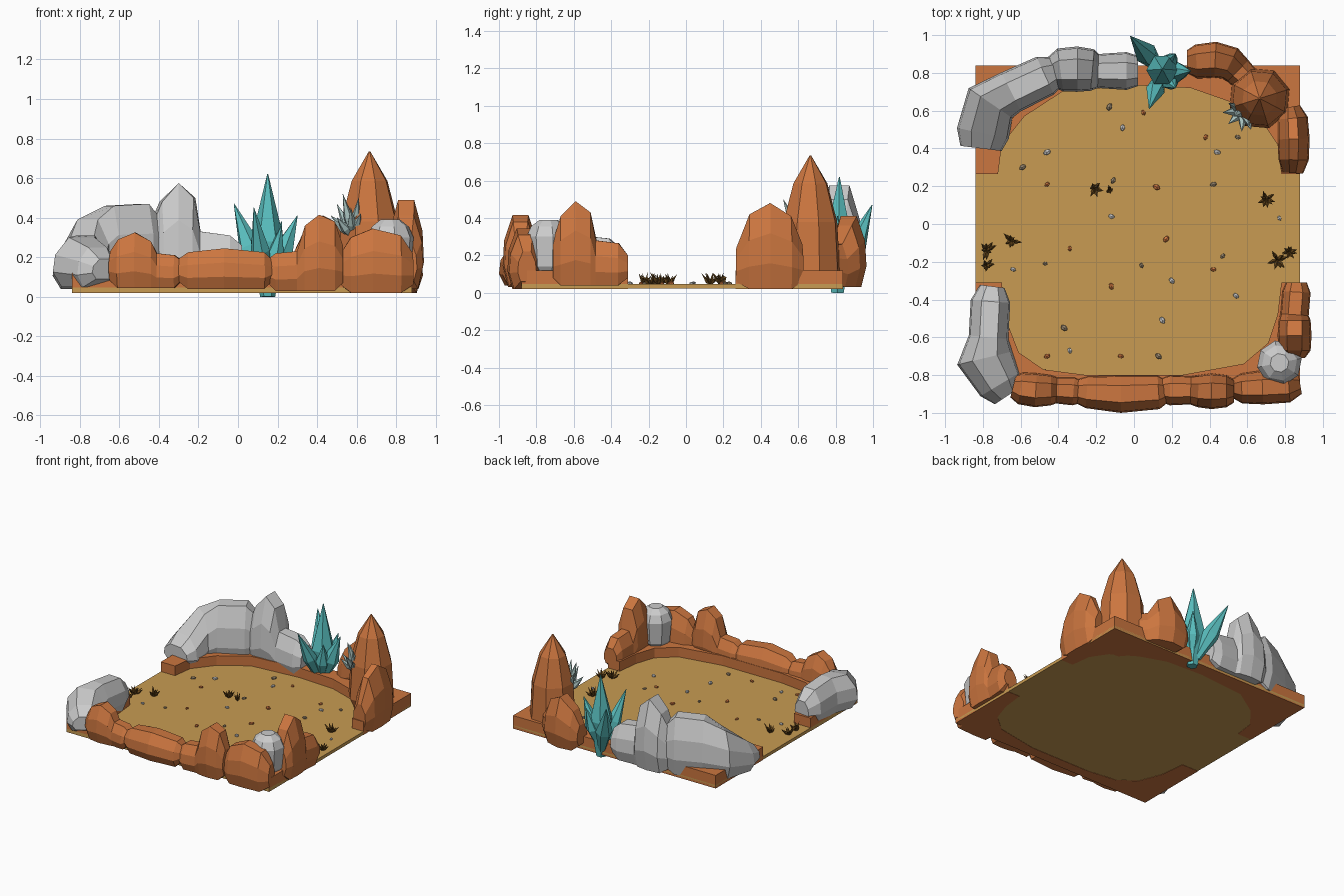
import bpy, bmesh, math, random
from mathutils import Vector, Matrix

random.seed(4)


def material(name, rgb):
    m = bpy.data.materials.new(name)
    m.diffuse_color = (*rgb, 1)
    return m


ORANGE = material("red_rock", (0.60, 0.18, 0.05))
SAND = material("sand", (0.58, 0.33, 0.085))
TEAL = material("teal_crystal", (0.10, 0.52, 0.52))
PALE = material("pale_crystal", (0.40, 0.55, 0.53))
DRY = material("dry_grass", (0.15, 0.07, 0.012))
TAN = material("tan_stone", (0.33, 0.25, 0.16))


def finish(bm, name, mat):
    bmesh.ops.recalc_face_normals(bm, faces=bm.faces)
    me = bpy.data.meshes.new(name)
    bm.to_mesh(me)
    bm.free()
    if mat:
        me.materials.append(mat)
    ob = bpy.data.objects.new(name, me)
    bpy.context.collection.objects.link(ob)
    return ob


def skin(bm, rings):
    """Bridge equal-length rings of points and cap both ends."""
    vs = [[bm.verts.new(p) for p in r] for r in rings]
    n = len(vs[0])
    for a, b in zip(vs, vs[1:]):
        for i in range(n):
            bm.faces.new((a[i], a[(i + 1) % n], b[(i + 1) % n], b[i]))
    bm.faces.new(vs[0])
    bm.faces.new(vs[-1])


def slab(name, pts, z0, z1, mat):
    bm = bmesh.new()
    skin(bm, [[(x, y, z) for x, y in pts] for z in (z0, z1)])
    return finish(bm, name, mat)


def ridge(name, stations, z0, mat, top=0.45):
    """Faceted boulder swept along stations (x, y, half width, top height)."""
    bm = bmesh.new()
    rings = []
    last = len(stations) - 1
    for i, (x, y, w, h) in enumerate(stations):
        a, b = stations[max(i - 1, 0)], stations[min(i + 1, last)]
        t = Vector((b[0] - a[0], b[1] - a[1], 0)).normalized()
        side = Vector((-t.y, t.x, 0))
        zb = z0 + (0.04 if i in (0, last) else 0)
        H = h - zb
        half = [(0.7, 0), (1, 0.3), (0.92, 0.65), (top, 1)]
        prof = half + [(-u, v) for u, v in reversed(half)]
        rings.append([Vector((x, y, zb + v * H)) + side * u * w for u, v in prof])
    skin(bm, rings)
    return finish(bm, name, mat)


def turned(name, x, y, prof, sides, mat, turn=0.0):
    bm = bmesh.new()
    skin(bm, [[(x + r * math.cos(turn + k * math.tau / sides),
                y + r * math.sin(turn + k * math.tau / sides), z)
               for k in range(sides)] for r, z in prof])
    return finish(bm, name, mat)


def spikes(name, items, sides, mat, belly=0.45):
    """Pointed shards from (base, tip, radius)."""
    bm = bmesh.new()
    for base, tip, r in items:
        base, tip = Vector(base), Vector(tip)
        q = (tip - base).to_track_quat('Z', 'Y')
        rings = []
        for t, s in ((0, 0.45), (belly, 1), (1, 0.03)):
            rings.append([base.lerp(tip, t) + q @ Vector((
                r * s * math.cos(k * math.tau / sides),
                r * s * math.sin(k * math.tau / sides), 0)) for k in range(sides)])
        skin(bm, rings)
    return finish(bm, name, mat)


# Sand floor and raised rims
slab("sand_floor", [(-0.84, -0.88), (0.88, -0.88), (0.88, 0.84), (-0.84, 0.84)], 0.022, 0.046, SAND)
slab("back_rim", [(0.88, 0.265), (0.88, 0.84), (-0.84, 0.84), (-0.84, 0.265), (-0.72, 0.265),
                  (-0.70, 0.42), (-0.58, 0.57), (-0.38, 0.70), (0, 0.735), (0.3, 0.72),
                  (0.5, 0.65), (0.68, 0.54), (0.76, 0.42), (0.78, 0.265)], 0.02, 0.12, ORANGE)
slab("front_rim", [(-0.84, -0.31), (-0.84, -0.88), (0.88, -0.88), (0.88, -0.31), (0.78, -0.31),
                   (0.76, -0.48), (0.71, -0.63), (0.58, -0.74), (0.25, -0.80), (-0.25, -0.80),
                   (-0.48, -0.77), (-0.61, -0.68), (-0.68, -0.5), (-0.70, -0.31)], 0.02, 0.12, ORANGE)

# Orange boulders along the front
ridge("front_left_boulder", [(-0.64, -0.86, 0.06, 0.23), (-0.60, -0.87, 0.085, 0.29), (-0.52, -0.88, 0.09, 0.325),
                             (-0.44, -0.88, 0.08, 0.28), (-0.41, -0.88, 0.07, 0.22), (-0.32, -0.885, 0.075, 0.21),
                             (-0.28, -0.89, 0.06, 0.18)], 0.045, ORANGE)
ridge("front_middle_boulder", [(-0.30, -0.885, 0.065, 0.19), (-0.25, -0.89, 0.085, 0.225), (-0.07, -0.90, 0.10, 0.245),
                               (0.13, -0.89, 0.09, 0.225), (0.165, -0.885, 0.065, 0.19)], 0.04, ORANGE)
ridge("front_right_boulder", [(0.15, -0.88, 0.065, 0.19), (0.19, -0.88, 0.08, 0.22), (0.30, -0.88, 0.075, 0.23),
                              (0.34, -0.885, 0.085, 0.36), (0.41, -0.885, 0.095, 0.415), (0.49, -0.885, 0.085, 0.38),
                              (0.53, -0.885, 0.06, 0.26)], 0.03, ORANGE)
ridge("front_corner_boulder", [(0.52, -0.87, 0.05, 0.22), (0.57, -0.87, 0.08, 0.30), (0.68, -0.865, 0.09, 0.345),
                               (0.82, -0.86, 0.085, 0.31), (0.88, -0.85, 0.05, 0.22)], 0.02, ORANGE)
ridge("right_front_boulder", [(0.85, -0.71, 0.055, 0.28), (0.85, -0.67, 0.085, 0.41), (0.85, -0.59, 0.09, 0.49),
                              (0.85, -0.51, 0.085, 0.43), (0.85, -0.48, 0.075, 0.28), (0.86, -0.36, 0.075, 0.265),
                              (0.86, -0.31, 0.055, 0.2)], 0.04, ORANGE)

# Orange boulders and spire at the back right
ridge("back_right_boulder", [(0.28, 0.86, 0.06, 0.22), (0.33, 0.86, 0.09, 0.32), (0.43, 0.87, 0.095, 0.41),
                             (0.51, 0.85, 0.09, 0.36), (0.55, 0.81, 0.08, 0.26), (0.62, 0.74, 0.07, 0.25)], 0.03, ORANGE)
ridge("right_back_boulder", [(0.83, 0.62, 0.05, 0.26), (0.84, 0.56, 0.08, 0.41), (0.845, 0.45, 0.085, 0.48),
                             (0.845, 0.34, 0.08, 0.42), (0.84, 0.27, 0.055, 0.24)], 0.02, ORANGE, 0.3)
turned("rock_spire", 0.665, 0.665, [(0.12, 0.02), (0.165, 0.12), (0.15, 0.38), (0.095, 0.585), (0.004, 0.735)],
       8, ORANGE, 0.3)

# Grey boulders
ridge("grey_back_left_boulder", [(-0.81, 0.40, 0.11, 0.20), (-0.80, 0.48, 0.14, 0.26), (-0.76, 0.64, 0.14, 0.39),
                                 (-0.65, 0.70, 0.115, 0.46), (-0.47, 0.785, 0.11, 0.47), (-0.41, 0.81, 0.08, 0.40)],
      0.04, None)
ridge("grey_back_peak", [(-0.45, 0.80, 0.075, 0.34), (-0.39, 0.815, 0.115, 0.48), (-0.30, 0.82, 0.12, 0.575),
                         (-0.22, 0.815, 0.11, 0.50), (-0.19, 0.81, 0.09, 0.33), (-0.04, 0.81, 0.10, 0.31),
                         (0.02, 0.81, 0.08, 0.26)], 0.04, None)
ridge("grey_front_left_boulder", [(-0.75, -0.33, 0.065, 0.22), (-0.76, -0.41, 0.105, 0.29), (-0.77, -0.60, 0.105, 0.31),
                                  (-0.79, -0.71, 0.15, 0.30), (-0.71, -0.85, 0.12, 0.25), (-0.67, -0.91, 0.08, 0.19)],
      0.05, None)
turned("grey_front_right_boulder", 0.77, -0.735, [(0.06, 0.08), (0.105, 0.14), (0.12, 0.30), (0.095, 0.355), (0.05, 0.39)],
       8, None, 0.2)

# Crystal clusters
c = (0.15, 0.81)
spikes("teal_crystals", [((*c, 0.0), (0.15, 0.82, 0.62), 0.085),
                         ((0.13, 0.83, 0.06), (-0.02, 0.995, 0.47), 0.06),
                         ((0.16, 0.80, 0.06), (0.30, 0.81, 0.41), 0.06),
                         ((0.14, 0.79, 0.06), (0.08, 0.61, 0.45), 0.05),
                         ((0.16, 0.79, 0.08), (0.22, 0.72, 0.36), 0.05),
                         ((0.16, 0.82, 0.08), (0.22, 0.90, 0.38), 0.05)], 6, TEAL)
spikes("pale_crystals", [((0.58, 0.60, 0.30), tip, 0.025) for tip in
                         ((0.47, 0.59, 0.41), (0.50, 0.64, 0.47), (0.53, 0.57, 0.52), (0.57, 0.49, 0.45),
                          (0.61, 0.52, 0.50), (0.62, 0.50, 0.42), (0.50, 0.53, 0.40))], 5, PALE)

# Dry grass tufts
tufts = [(-0.21, 0.19, 1), (-0.13, 0.18, 0.5), (-0.78, -0.14, 1), (-0.65, -0.09, 1), (-0.78, -0.22, 0.8),
         (0.70, 0.13, 0.9), (0.76, -0.19, 1), (0.82, -0.15, 0.8), (-0.55, -0.77, 0.8), (-0.48, -0.79, 0.6)]
blades = []
for x, y, s in tufts:
    for k in range(9):
        a = k * 2.4 + random.uniform(-0.3, 0.3)
        d = s * random.uniform(0.02, 0.06)
        blades.append(((x, y, 0.04), (x + d * math.cos(a), y + d * math.sin(a),
                                      0.05 + random.uniform(0.03, 0.06)), 0.008 * s + 0.002))
spikes("dry_grass", blades, 4, DRY)

# Scattered pebbles
spots = [(-0.59, 0.30), (-0.46, 0.38), (-0.46, 0.21), (-0.13, 0.62), (-0.06, 0.51), (0.05, 0.59), (-0.11, 0.23),
         (-0.12, 0.04), (0.12, 0.195), (0.42, 0.21), (0.44, 0.38), (0.38, 0.46), (0.55, 0.46), (0.77, 0.03),
         (0.17, -0.08), (0.04, -0.22), (0.20, -0.30), (0.42, -0.24), (0.47, -0.17), (0.54, -0.38), (-0.34, -0.13),
         (-0.47, -0.21), (-0.64, -0.24), (-0.12, -0.33), (-0.37, -0.55), (-0.34, -0.67), (-0.07, -0.70),
         (0.13, -0.70), (0.15, -0.51), (-0.46, -0.70)]
for name, mat, part in (("tan_pebbles", TAN, 0), ("grey_pebbles", None, 1), ("orange_pebbles", ORANGE, 2)):
    bm = bmesh.new()
    for x, y in spots[part::3]:
        s = random.uniform(0.014, 0.023)
        mtx = (Matrix.Translation((x, y, 0.05)) @ Matrix.Rotation(random.uniform(0, 3), 4, 'Z')
               @ Matrix.Diagonal((s, s * 0.7, s * 0.6, 1)))
        bmesh.ops.create_icosphere(bm, subdivisions=1, radius=1, matrix=mtx)
    finish(bm, name, mat)
